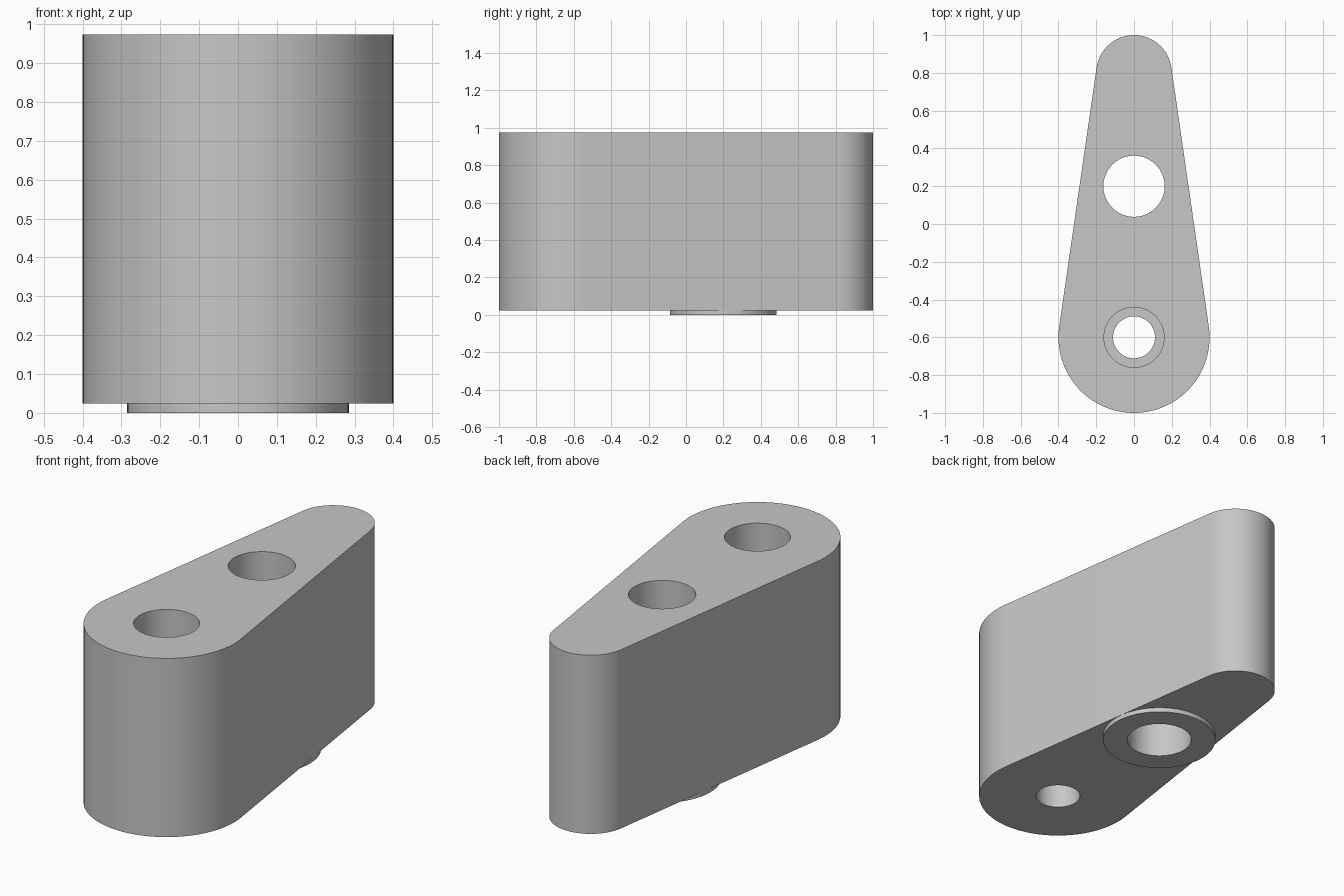
import bpy
import bmesh
from math import pi, asin, cos, sin, radians

if "Cube" in bpy.data.objects:
    bpy.data.objects.remove(bpy.data.objects["Cube"], do_unlink=True)

BOTTOM, TOP = 0.024, 0.974
FRONT_Y, FRONT_R = -0.6, 0.4
BACK_Y, BACK_R = 0.8, 0.2
BORE_Y = 0.2

grey = bpy.data.materials.new("plain_grey")
grey.use_nodes = True
grey.diffuse_color = (0.57, 0.57, 0.57, 1)
grey.node_tree.nodes["Principled BSDF"].inputs["Base Color"].default_value = grey.diffuse_color


def arc(y, r, start, end, steps):
    """Points on an arc centred on the middle plane."""
    return [(r * cos(start + (end - start) * i / steps),
             y + r * sin(start + (end - start) * i / steps)) for i in range(steps + 1)]


def prism(name, outline, z0, z1):
    """Extrude a closed outline between two heights."""
    bm = bmesh.new()
    face = bm.faces.new([bm.verts.new((x, y, z0)) for x, y in outline])
    new = bmesh.ops.extrude_face_region(bm, geom=[face])["geom"]
    verts = [g for g in new if isinstance(g, bmesh.types.BMVert)]
    bmesh.ops.translate(bm, verts=verts, vec=(0, 0, z1 - z0))
    bmesh.ops.recalc_face_normals(bm, faces=bm.faces)
    mesh = bpy.data.meshes.new(name)
    bm.to_mesh(mesh)
    bm.free()
    mesh.materials.append(grey)
    obj = bpy.data.objects.new(name, mesh)
    bpy.context.collection.objects.link(obj)
    return obj


def cylinder(name, y, r, z0, z1):
    return prism(name, arc(y, r, 0, 2 * pi, 96)[:-1], z0, z1)


def combine(target, tool, operation):
    """Apply a boolean and discard the helper."""
    mod = target.modifiers.new(operation, "BOOLEAN")
    mod.operation, mod.solver, mod.object = operation, "EXACT", tool
    bpy.context.view_layer.objects.active = target
    bpy.ops.object.modifier_apply(modifier=mod.name)
    bpy.data.objects.remove(tool, do_unlink=True)


# Tapered body: two round ends joined by tangent sides
tilt = asin((FRONT_R - BACK_R) / (BACK_Y - FRONT_Y))
outline = (arc(BACK_Y, BACK_R, tilt, pi - tilt, 48)
           + arc(FRONT_Y, FRONT_R, pi - tilt, 2 * pi + tilt, 64))
body = prism("tapered_lever_body", outline, BOTTOM, TOP)

# Shallow round boss underneath
combine(body, cylinder("bottom_boss", BORE_Y, 0.285, 0, 0.1), "UNION")

# Middle bore, front screw hole and its counterbore
for name, y, r, z0 in (("middle_bore", BORE_Y, 0.162, -0.1),
                       ("screw_hole", FRONT_Y, 0.111, -0.1),
                       ("counterbore", FRONT_Y, 0.159, 0.5)):
    combine(body, cylinder(name, y, r, z0, TOP + 0.1), "DIFFERENCE")

bpy.ops.object.select_all(action="DESELECT")
body.select_set(True)
bpy.context.view_layer.objects.active = body
bpy.ops.object.shade_smooth_by_angle(angle=radians(30))
